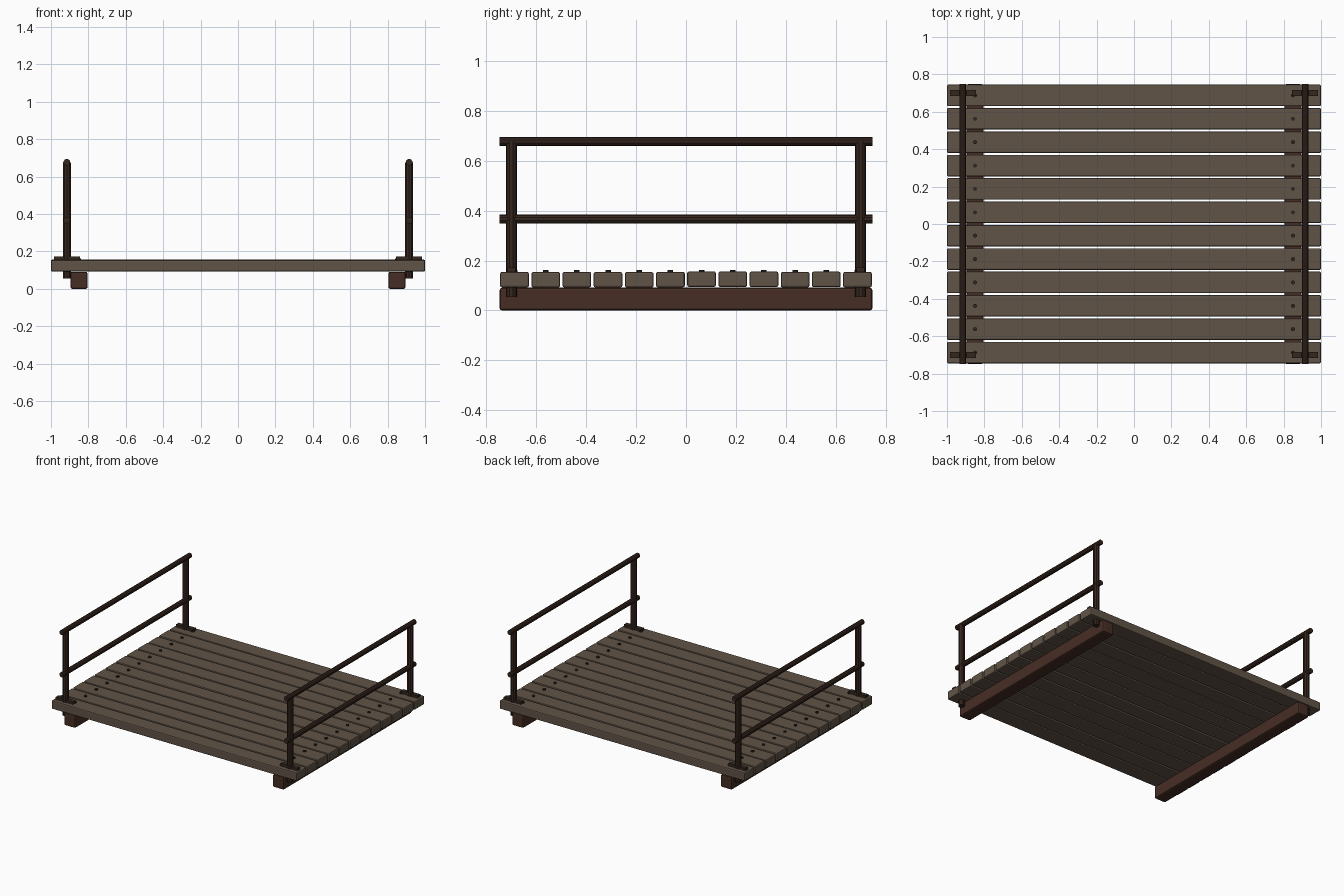
import bpy, math, random

if "Cube" in bpy.data.objects:
    bpy.data.objects.remove(bpy.data.objects["Cube"])
random.seed(4)

def mat(name, rgb):
    m = bpy.data.materials.new(name)
    m.diffuse_color = (*rgb, 1)
    m.use_nodes = True
    m.node_tree.nodes["Principled BSDF"].inputs["Base Color"].default_value = m.diffuse_color
    return m

PLANK = mat("weathered plank", (0.118, 0.088, 0.063))
BEAM = mat("dark beam wood", (0.062, 0.027, 0.018))
METAL = mat("rusty rail metal", (0.036, 0.019, 0.013))
NAIL = mat("nail iron", (0.025, 0.020, 0.017))

def finish(name, m):
    o = bpy.context.object
    o.name = name
    o.data.materials.append(m)
    return o

def box(name, loc, size, m, bevel=0.0):
    bpy.ops.mesh.primitive_cube_add(size=1, location=loc)
    o = finish(name, m)
    o.scale = size
    bpy.ops.object.transform_apply(location=False, rotation=False, scale=True)
    if bevel:
        b = o.modifiers.new("bevel", 'BEVEL')
        b.width = bevel
        b.segments = 2
    return o

def rod(name, loc, r, length, m, sides=8, along_y=False):
    rot = (math.pi / 2, 0, 0) if along_y else (0, 0, 0)
    bpy.ops.mesh.primitive_cylinder_add(vertices=sides, radius=r, depth=length,
                                        location=loc, rotation=rot)
    return finish(name, m)

# deck planks with a nail at each end
for i in range(12):
    y = -0.6875 + i * 0.125
    dz = random.uniform(-0.0015, 0.0015)
    box(f"plank_{i}", (0, y, 0.124 + dz), (2.0, 0.115, 0.062), PLANK, 0.007)
    for s in (-1, 1):
        rod(f"nail_{i}_{s}", (s * 0.85, y, 0.154), 0.011, 0.018, NAIL)

for s in (-1, 1):
    # support beam under the deck
    box(f"beam_{s}", (s * 0.85, 0, 0.0455), (0.092, 1.495, 0.091), BEAM, 0.01)
    # handrails
    for nm, z in (("top_rail", 0.677), ("middle_rail", 0.366)):
        rod(f"{nm}_{s}", (s * 0.915, 0, z), 0.018, 1.497, METAL, 10, True)
    # posts with foot plates
    for t in (-1, 1):
        rod(f"post_{s}_{t}", (s * 0.915, t * 0.70, 0.365), 0.0225, 0.622, METAL, 10)
        box(f"foot_plate_{s}_{t}", (s * 0.915, t * 0.70, 0.162), (0.14, 0.032, 0.022), METAL)
